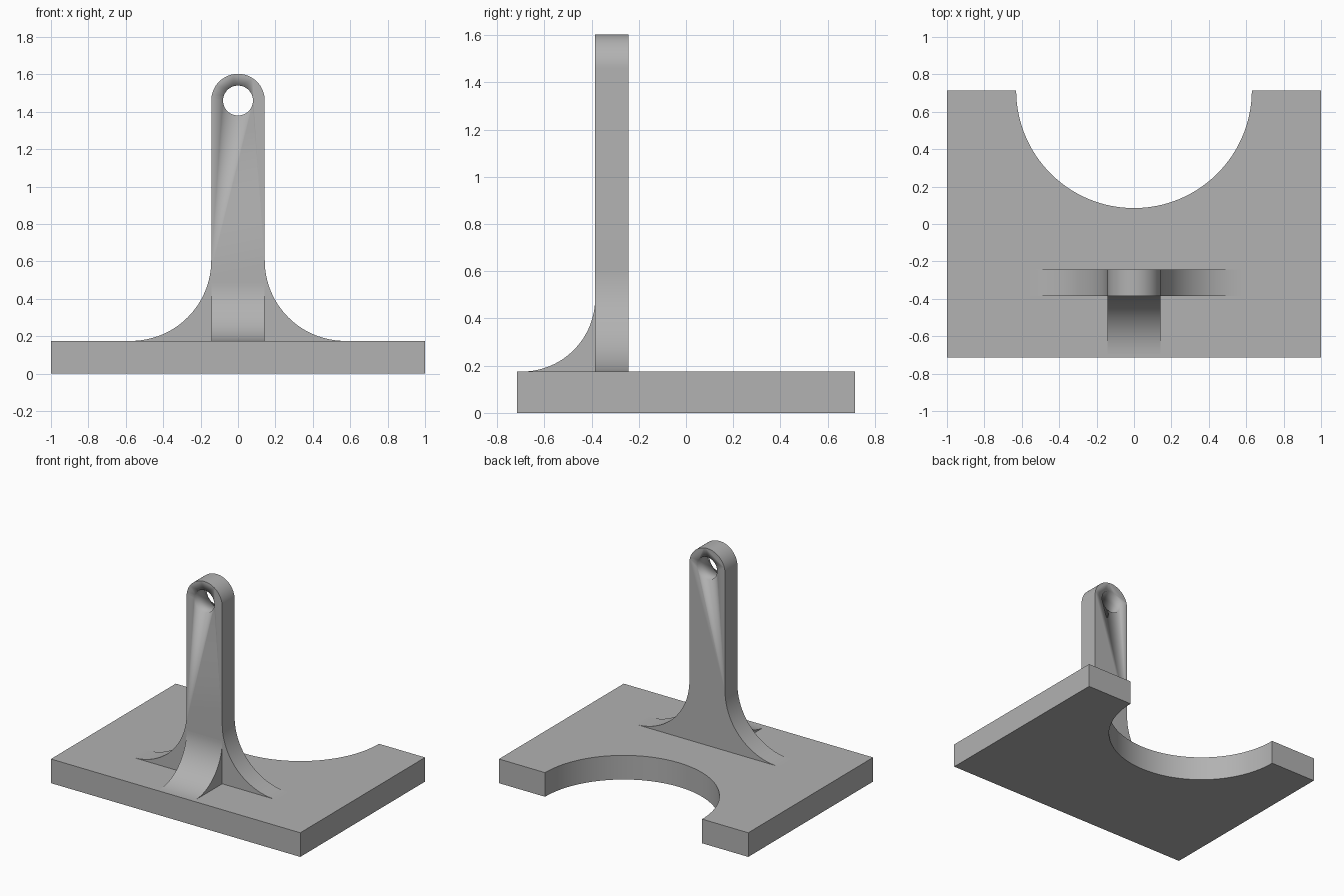
import bpy, bmesh, math
from mathutils import Vector

cube = bpy.data.objects.get("Cube")
if cube:
    bpy.data.objects.remove(cube, do_unlink=True)

grey = bpy.data.materials.new("plain grey")
grey.use_nodes = True
colour = (0.445, 0.445, 0.445, 1)
grey.diffuse_color = colour
grey.node_tree.nodes["Principled BSDF"].inputs["Base Color"].default_value = colour

BASE_TOP, BASE_Y = 0.175, 0.715
SINK = BASE_TOP - 0.03
HALF_WIDTH = 0.143
ARM_FRONT, ARM_BACK = -0.385, -0.243
EYE_Z = 1.46


def arc(cx, cy, r, start, end, steps=32):
    """Points along a circular arc, angles in degrees."""
    angles = [math.radians(start + (end - start) * i / steps) for i in range(steps + 1)]
    return [(cx + r * math.cos(a), cy + r * math.sin(a)) for a in angles]


def prism(name, outline, place, sweep):
    """Extrude a flat outline, mapped to 3D by place, along sweep."""
    bm = bmesh.new()
    face = bm.faces.new([bm.verts.new(place(u, v)) for u, v in outline])
    top = bmesh.ops.extrude_face_region(bm, geom=[face])["geom"]
    moved = [g for g in top if isinstance(g, bmesh.types.BMVert)]
    bmesh.ops.translate(bm, verts=moved, vec=Vector(sweep))
    bmesh.ops.recalc_face_normals(bm, faces=bm.faces)
    mesh = bpy.data.meshes.new(name)
    bm.to_mesh(mesh)
    bm.free()
    mesh.materials.append(grey)
    obj = bpy.data.objects.new(name, mesh)
    bpy.context.collection.objects.link(obj)
    bpy.ops.object.select_all(action="DESELECT")
    obj.select_set(True)
    bpy.context.view_layer.objects.active = obj
    bpy.ops.object.shade_smooth_by_angle(angle=math.radians(30))
    return obj


# Base plate with a half-round notch in the back edge
plate = [(-1, BASE_Y), (-1, -BASE_Y), (1, -BASE_Y), (1, BASE_Y)]
plate += arc(0, BASE_Y, 0.63, 0, -180, 64)
prism("base_plate", plate, lambda u, v: (u, v, 0), (0, 0, BASE_TOP))

# Upright arm: rounded top, flared foot sunk into the plate
r = 0.43
flare = arc(HALF_WIDTH + r, BASE_TOP + r, r, 270, 180)
right = [(flare[0][0], SINK)] + flare
left = [(-x, z) for x, z in reversed(right)]
outline = right + arc(0, EYE_Z, HALF_WIDTH, 0, 180) + left
arm = prism("upright_arm", outline, lambda u, v: (u, ARM_FRONT, v),
            (0, ARM_BACK - ARM_FRONT, 0))

# Eye hole through the top of the arm
cutter = prism("eye_hole_cutter", arc(0, EYE_Z, 0.08, 0, 360, 48)[:-1],
               lambda u, v: (u, ARM_FRONT - 0.1, v), (0, 0.4, 0))
cutter.hide_render = True
cutter.hide_set(True)
hole = arm.modifiers.new("eye_hole", "BOOLEAN")
hole.operation, hole.solver, hole.object = "DIFFERENCE", "EXACT", cutter
bpy.context.view_layer.objects.active = arm
bpy.ops.object.modifier_apply(modifier=hole.name)
bpy.data.objects.remove(cutter, do_unlink=True)

# Concave front brace between the arm and the plate
r = 0.31
curve = arc(ARM_FRONT - r, BASE_TOP + r, r, 270, 360)
inside = ARM_FRONT + 0.04
brace = [(curve[0][0], SINK)] + curve + [(inside, BASE_TOP + r), (inside, SINK)]
prism("front_brace", brace, lambda u, v: (-HALF_WIDTH, u, v), (2 * HALF_WIDTH, 0, 0))
